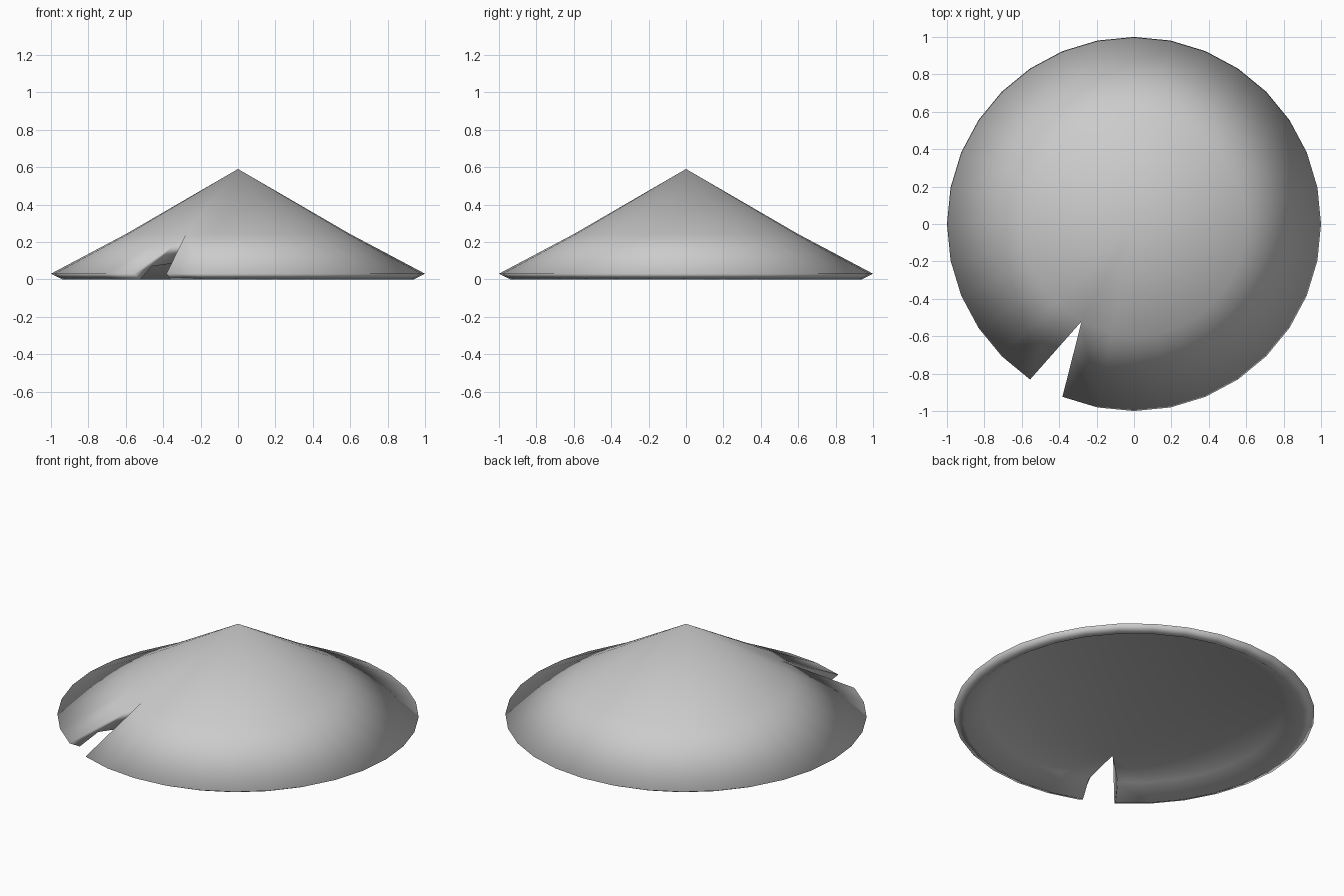
import bpy, bmesh, math

if "Cube" in bpy.data.objects:
    bpy.data.objects.remove(bpy.data.objects["Cube"])

SIDES = 32
START = math.radians(247.5)      # right-hand lip of the notch
STEP = 2 * math.pi / SIDES

bm = bmesh.new()


def ring(r, z):
    # Open ring: the first and last points are the two sides of the notch
    return [bm.verts.new((r * math.cos(START + k * STEP),
                          r * math.sin(START + k * STEP), z)) for k in range(SIDES)]


def face(*verts):
    unique = list(dict.fromkeys(verts))
    if len(unique) > 2:
        bm.faces.new(unique)


apex = bm.verts.new((0, 0, 0.59))
tip_top = bm.verts.new((-0.28, -0.52, 0.24))
tip_low = bm.verts.new((-0.28, -0.52, 0.095))

# Rings of the sloped top, the rim, the lip and the underside
inner = ring(0.6, 0.242)
for v in (inner[0], inner[-1]):
    bm.verts.remove(v)
inner[0] = inner[-1] = tip_top
rim = ring(1.0, 0.03)
lip = ring(0.94, 0.0)
under = ring(0.83, 0.07)

for k in range(SIDES - 1):
    face(apex, inner[k], inner[k + 1])
    for a, b in ((inner, rim), (rim, lip), (lip, under)):
        face(a[k], b[k], b[k + 1], a[k + 1])
    # Underside fans out from the notch tip
    face(tip_low, under[k + 1], under[k])

# Notch walls
for k in (0, SIDES - 1):
    face(tip_top, rim[k], under[k], tip_low)
    face(rim[k], lip[k], under[k])

bmesh.ops.recalc_face_normals(bm, faces=bm.faces)
for f in bm.faces:
    f.smooth = True

mesh = bpy.data.meshes.new("notched_cone")
bm.to_mesh(mesh)
bm.free()
obj = bpy.data.objects.new("notched_cone", mesh)
bpy.context.collection.objects.link(obj)
